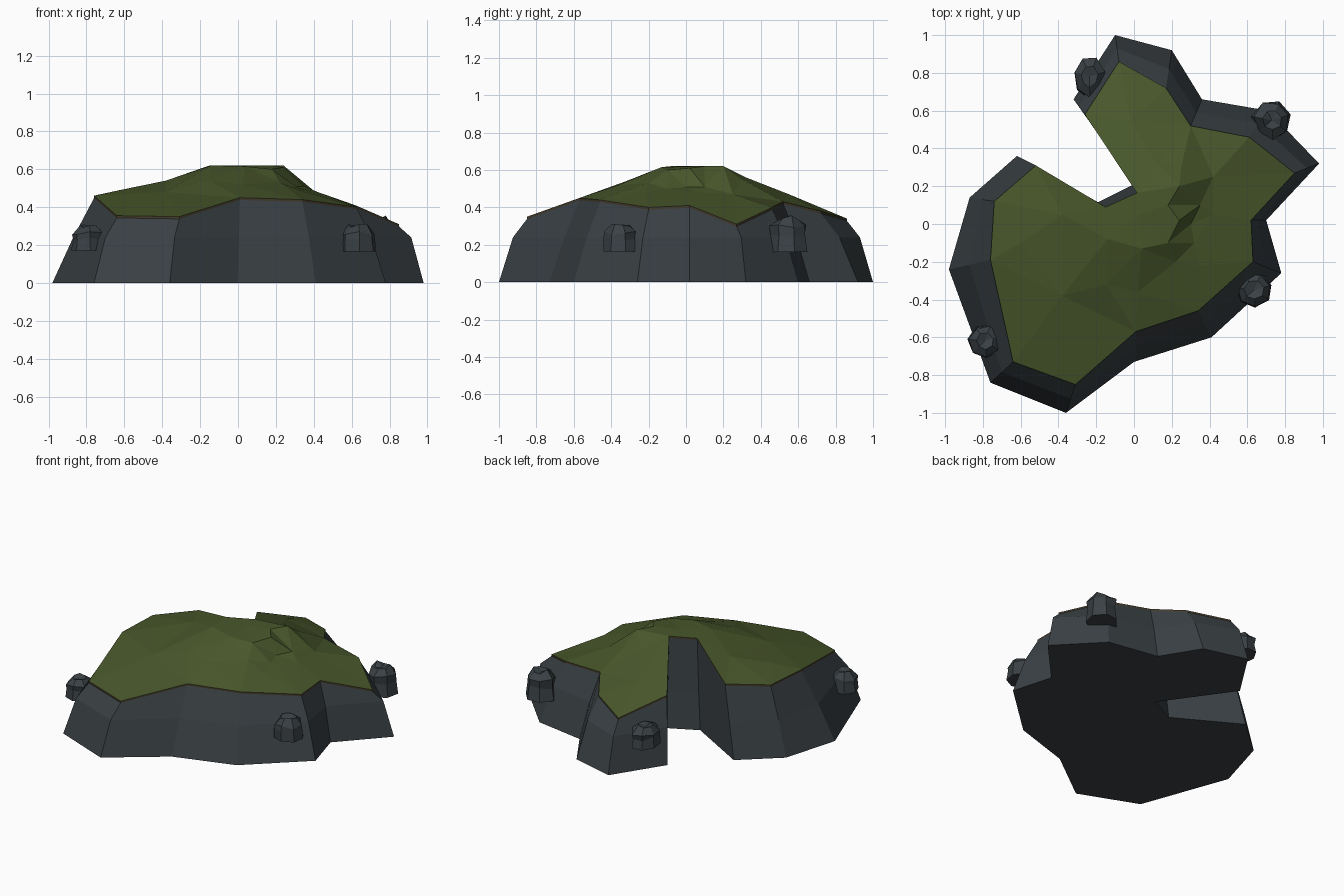
import bpy, bmesh, math, random
from mathutils import Vector
from mathutils.geometry import delaunay_2d_cdt

if "Cube" in bpy.data.objects:
    bpy.data.objects.remove(bpy.data.objects["Cube"])

random.seed(4)


def material(name, rgb):
    m = bpy.data.materials.new(name)
    m.diffuse_color = (*rgb, 1)
    m.use_nodes = True
    m.node_tree.nodes["Principled BSDF"].inputs["Base Color"].default_value = m.diffuse_color
    return m


ROCK = material("slate", (0.042, 0.052, 0.058))
GRASS = material("grass", (0.065, 0.095, 0.024))
SOIL = material("soil", (0.06, 0.045, 0.025))


def make_object(name, verts, faces, mat):
    me = bpy.data.meshes.new(name)
    me.from_pydata(verts, [], faces)
    bm = bmesh.new()
    bm.from_mesh(me)
    bmesh.ops.recalc_face_normals(bm, faces=bm.faces)
    bm.to_mesh(me)
    bm.free()
    me.materials.append(mat)
    ob = bpy.data.objects.new(name, me)
    bpy.context.collection.objects.link(ob)
    return ob


# Footprint on the ground and the matching grass rim, clockwise from the back
foot = [(-.10, 1), (.20, .92), (.36, .66), (.71, .60), (.98, .32), (.70, .02),
        (.78, -.26), (.41, -.60), (0, -.73), (-.36, -1), (-.76, -.84),
        (-.98, -.24), (-.87, .14), (-.62, .36), (-.19, .115), (0, .21), (-.32, .66)]
rim = [(-.08, .86, .34), (.17, .72, .38), (.30, .52, .43), (.61, .46, .40),
       (.85, .27, .31), (.62, .02, .41), (.63, -.20, .40), (.34, -.46, .44),
       (.01, -.57, .45), (-.31, -.85, .35), (-.64, -.73, .355), (-.76, -.19, .46),
       (-.74, .12, .465), (-.52, .31, .485), (-.15, .09, .62), (.015, .165, .62),
       (-.26, .58, .44)]
n = len(foot)

# Cliff: ground ring, ledge ring, upper ring, rim ring
rings = [[(x, y, 0) for x, y in foot],
         [((x + u) / 2, (y + v) / 2, .24) for (x, y), (u, v, w) in zip(foot, rim)],
         [(u, v, w - .012) for u, v, w in rim],
         rim]
verts = [v for r in rings for v in r]
faces = [tuple(range(n))]
for k in range(3):
    for i in range(n):
        j = (i + 1) % n
        faces.append((k * n + i, k * n + j, k * n + n + j, k * n + n + i))
cliff_faces = faces[:1 + 2 * n]
make_object("cliff", verts[:3 * n], cliff_faces, ROCK)
make_object("soil_edge", verts[2 * n:], [tuple(i - 2 * n for i in f) for f in faces[1 + 2 * n:]], SOIL)

# Grass hill: rim joined to a plateau with a small ragged step on its right side
inner = [(-.14, -.08, .62), (.04, -.13, .615), (.02, .05, .62), (.18, -.10, .60),
         (.24, .02, .61), (.18, .10, .62), (.24, .20, .62), (.25, .30, .55),
         (.35, .10, .51), (.30, 0, .51), (.32, -.10, .50), (.22, -.20, .53),
         (.35, -.22, .48), (.42, .05, .48), (.42, .25, .47), (.12, .32, .56),
         (.02, -.36, .52), (-.38, .05, .54), (-.38, -.38, .48), (-.15, -.32, .54),
         (-.60, -.10, .495), (-.02, .55, .47)]
pts = [Vector(p) for p in rim[::-1] + inner]
co, _, tris, orig, _, _ = delaunay_2d_cdt([p.xy for p in pts], [], [list(range(n))], 1, 1e-5)
hill = [(c.x, c.y, pts[o[0]].z if o else .5) for c, o in zip(co, orig)]
make_object("grass_hill", hill, [tuple(t) for t in tris], GRASS)


# Boulders lodged in the cliff: jittered stacks of seven-sided rings
def boulder(name, cx, cy, rx, ry, z0, h):
    s = 7
    vs = []
    turn = random.random()
    for r, z in ((1, 0), (.88, .5), (.92, .72), (.5, 1)):
        for i in range(s):
            a = turn + math.tau * i / s
            q = r * random.uniform(.9, 1.06)
            zz = z0 + h * (z + (random.uniform(-.1, .06) if z else 0))
            vs.append((cx + rx * q * math.cos(a), cy + ry * q * math.sin(a), zz))
    vs.append((cx, cy, z0 + h * .88))
    fs = [tuple(range(s))]
    for k in range(3):
        for i in range(s):
            j = (i + 1) % s
            fs.append((k * s + i, k * s + j, k * s + s + j, k * s + s + i))
    fs += [(3 * s + i, 3 * s + (i + 1) % s, 4 * s) for i in range(s)]
    make_object(name, vs, fs, ROCK)


boulder("boulder_back", -.235, .78, .09, .115, .17, .14)
boulder("boulder_right_back", .73, .55, .105, .11, .16, .19)
boulder("boulder_right_front", .635, -.35, .105, .10, .165, .14)
boulder("boulder_left_front", -.79, -.62, .09, .09, .17, .135)
